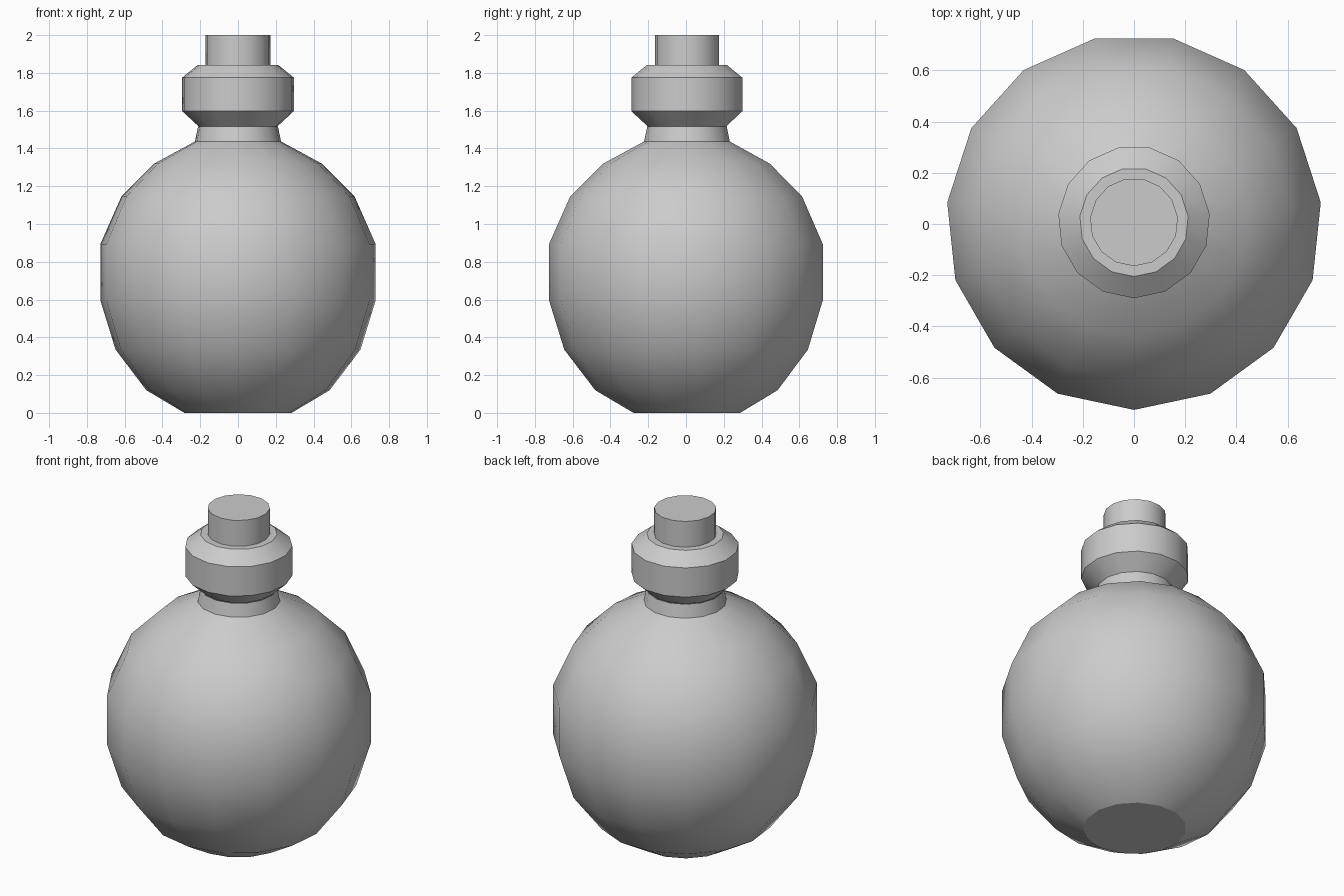
import bpy, bmesh, math

SIDES = 15
CENTRE_Y = 0.0075

cube = bpy.data.objects.get("Cube")
if cube:
    bpy.data.objects.remove(cube, do_unlink=True)

grey = bpy.data.materials.new("plain grey")
grey.use_nodes = True
grey.diffuse_color = (0.6, 0.6, 0.6, 1)
grey.node_tree.nodes["Principled BSDF"].inputs["Base Color"].default_value = (0.6, 0.6, 0.6, 1)


def lathe(name, profile, cap_bottom=False, cap_top=False):
    """Turn a (radius, height) profile around z, with a corner facing -y."""
    bm = bmesh.new()
    rings = []
    for r, z in profile:
        angles = [2 * math.pi * i / SIDES - math.pi / 2 for i in range(SIDES)]
        rings.append([bm.verts.new((r * math.cos(a), r * math.sin(a), z)) for a in angles])
    for low, high in zip(rings, rings[1:]):
        for i in range(SIDES):
            j = (i + 1) % SIDES
            bm.faces.new((low[i], low[j], high[j], high[i]))
    if cap_bottom:
        bm.faces.new(rings[0][::-1])
    if cap_top:
        bm.faces.new(rings[-1])
    mesh = bpy.data.meshes.new(name)
    bm.to_mesh(mesh)
    bm.free()
    mesh.materials.append(grey)
    obj = bpy.data.objects.new(name, mesh)
    obj.location.y = CENTRE_Y
    bpy.context.collection.objects.link(obj)
    bpy.ops.object.select_all(action='DESELECT')
    obj.select_set(True)
    bpy.context.view_layer.objects.active = obj
    bpy.ops.object.shade_smooth_by_angle(angle=math.radians(30))
    return obj


# Round flask body with a flat base
lathe("flask_body", [(0.285, 0), (0.488, 0.12), (0.652, 0.335), (0.733, 0.597), (0.733, 0.893),
                     (0.62, 1.147), (0.445, 1.32), (0.229, 1.437)], cap_bottom=True)

# Short tapered neck
lathe("flask_neck", [(0.229, 1.437), (0.213, 1.515)])

# Bevelled collar with its flat upper rim
lathe("collar", [(0.208, 1.515), (0.297, 1.597), (0.297, 1.775), (0.2125, 1.843), (0.172, 1.843)])

# Stopper
lathe("stopper", [(0.172, 1.843), (0.172, 2.0)], cap_top=True)
